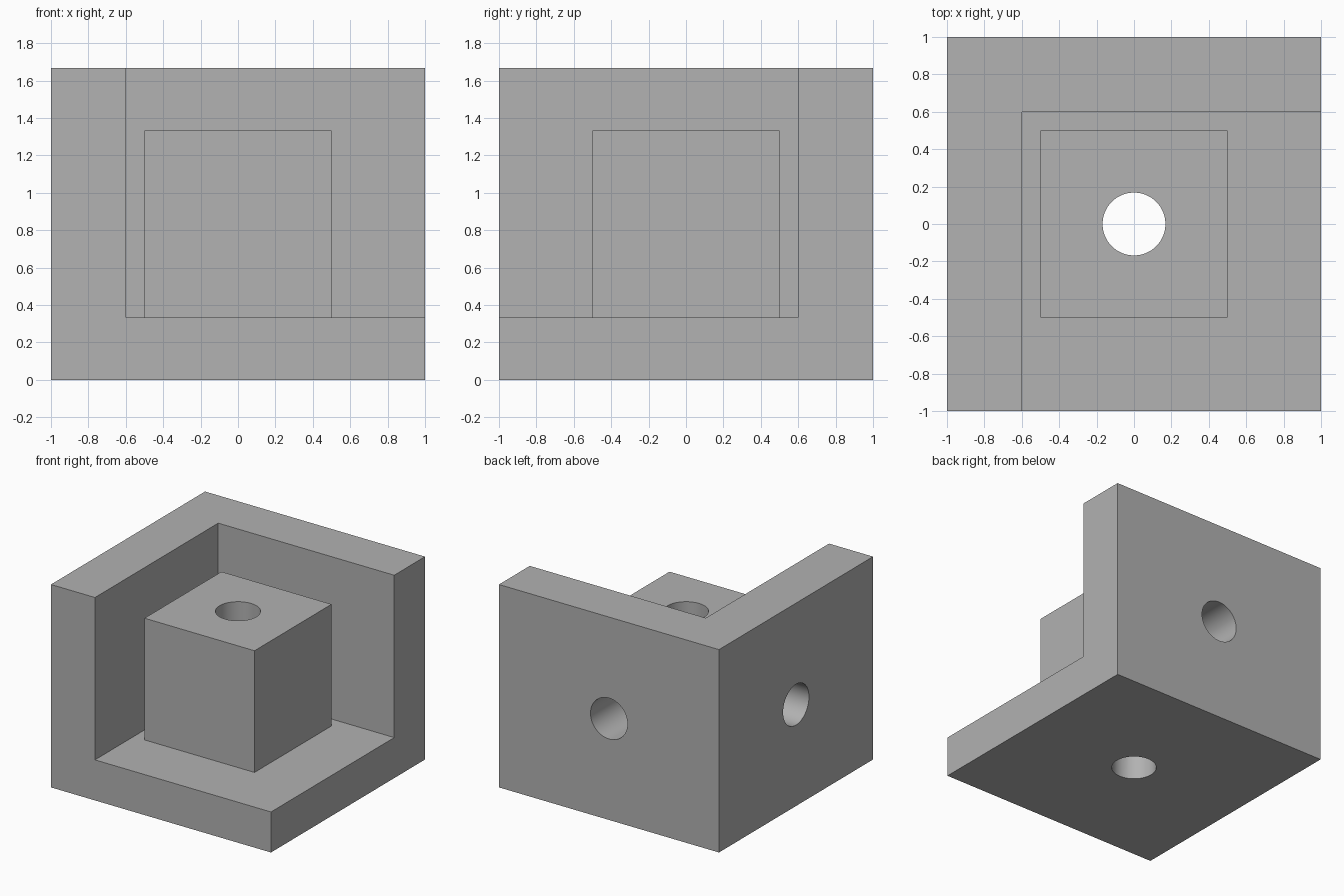
import bpy
from mathutils import Vector

default_cube = bpy.data.objects.get("Cube")
if default_cube:
    bpy.data.objects.remove(default_cube, do_unlink=True)

HEIGHT, FLOOR, WALL_IN = 1.667, 0.333, 0.6
BLOCK, MID, RADIUS = 0.5, 0.833, 0.168

grey = bpy.data.materials.new("plain grey")
grey.use_nodes = True
colour = (0.445, 0.445, 0.445, 1)
grey.diffuse_color = colour
grey.node_tree.nodes["Principled BSDF"].inputs["Base Color"].default_value = colour


def box(name, low, high):
    """Box between two opposite corners."""
    low, high = Vector(low), Vector(high)
    bpy.ops.mesh.primitive_cube_add(size=1, location=(low + high) / 2)
    obj = bpy.context.object
    obj.name = name
    obj.scale = high - low
    bpy.ops.object.transform_apply(location=True, rotation=True, scale=True)
    obj.data.materials.append(grey)
    return obj


def bore(name, start, end):
    """Round cutter between two points."""
    start, end = Vector(start), Vector(end)
    axis = end - start
    bpy.ops.mesh.primitive_cylinder_add(
        vertices=64, radius=RADIUS, depth=axis.length, location=(start + end) / 2,
        rotation=axis.to_track_quat('Z', 'Y').to_euler())
    obj = bpy.context.object
    obj.name = name
    obj.data.materials.append(grey)
    return obj


def combine(target, tool, operation):
    """Apply a boolean and discard the tool."""
    tool.hide_render = True
    mod = target.modifiers.new(tool.name, 'BOOLEAN')
    mod.operation = operation
    mod.solver = 'EXACT'
    mod.object = tool
    bpy.ops.object.select_all(action='DESELECT')
    target.select_set(True)
    bpy.context.view_layer.objects.active = target
    bpy.ops.object.modifier_apply(modifier=mod.name)
    bpy.data.objects.remove(tool, do_unlink=True)


# Floor and two walls, left by cutting one corner out of a solid
bracket = box("corner_bracket", (-1, -1, 0), (1, 1, HEIGHT))
combine(bracket, box("corner_notch", (-WALL_IN, -1.5, FLOOR), (1.5, WALL_IN, 2)), 'DIFFERENCE')

# Central block, standing clear of both walls
combine(bracket, box("central_block", (-BLOCK, -BLOCK, FLOOR - 0.1),
                     (BLOCK, BLOCK, FLOOR + 2 * BLOCK)), 'UNION')

# Upright bore right through, side bores in from the walls to meet it
combine(bracket, bore("upright_bore", (0, 0, -0.5), (0, 0, 2)), 'DIFFERENCE')
combine(bracket, bore("back_bore", (0, 1.5, MID), (0, 0.03, MID)), 'DIFFERENCE')
combine(bracket, bore("side_bore", (-1.5, 0, MID), (-0.03, 0, MID)), 'DIFFERENCE')

bpy.ops.object.shade_smooth_by_angle()
